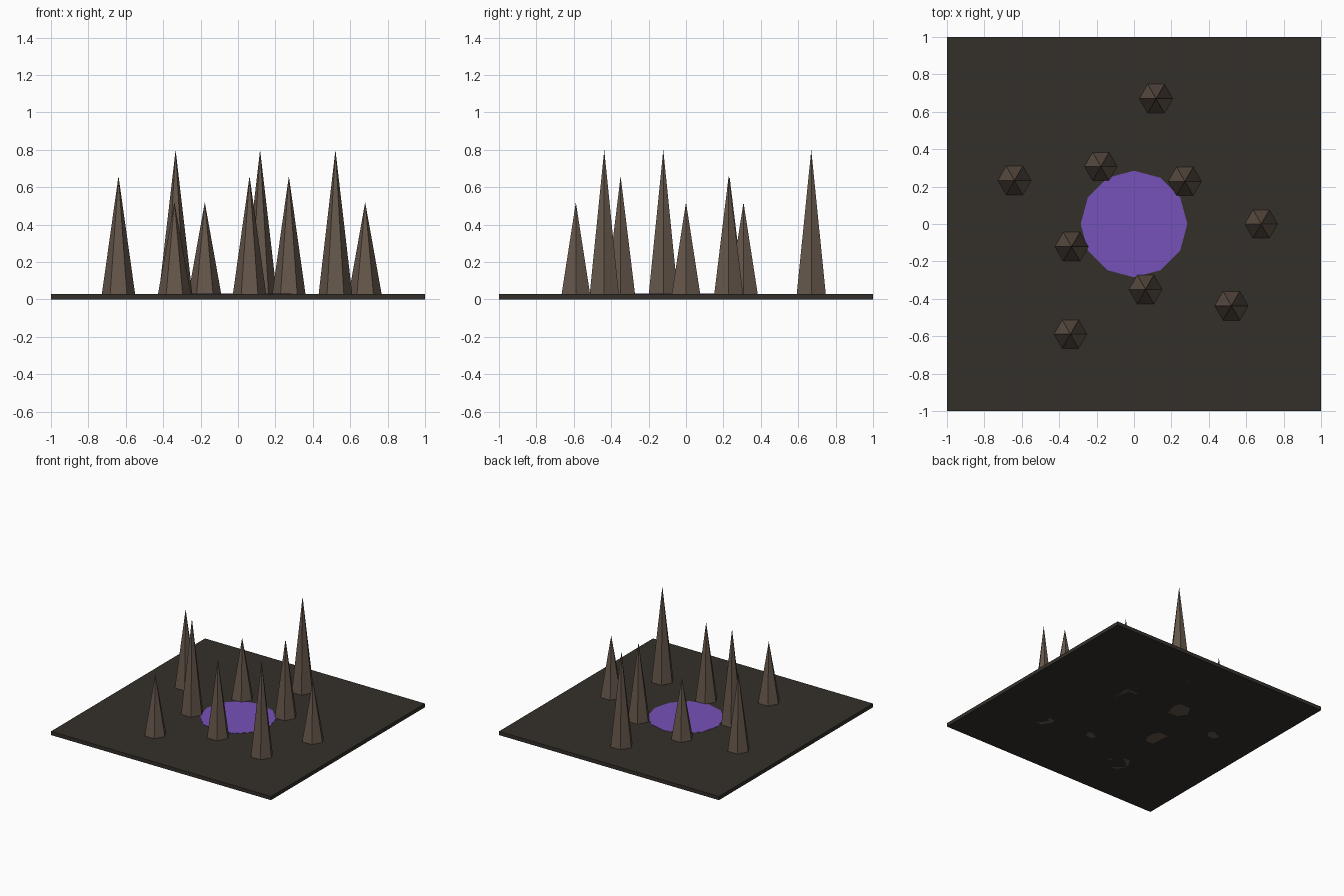
import bpy
from math import cos, sin, radians

if "Cube" in bpy.data.objects:
    bpy.data.objects.remove(bpy.data.objects["Cube"])


def material(name, rgb):
    m = bpy.data.materials.new(name)
    m.diffuse_color = (*rgb, 1)
    m.use_nodes = True
    m.node_tree.nodes["Principled BSDF"].inputs["Base Color"].default_value = m.diffuse_color
    return m


ground_mat = material("dark_earth", (0.034, 0.029, 0.023))
pool_mat = material("purple", (0.18, 0.085, 0.48))
spike_mat = material("brown_rock", (0.13, 0.095, 0.07))


def finish(name, mat):
    ob = bpy.context.object
    ob.name = name
    ob.data.materials.append(mat)
    return ob


# Thin square ground slab
bpy.ops.mesh.primitive_cube_add(size=1, location=(0, 0, 0.015))
slab = finish("ground_slab", ground_mat)
slab.scale = (2, 2, 0.03)

# Twelve-sided pool disc, nearly flush with the slab
bpy.ops.mesh.primitive_cylinder_add(vertices=12, radius=0.285, depth=0.016,
                                    location=(0, 0, 0.024))
finish("pool_disc", pool_mat)

# Nine six-sided spikes, alternating between outer and inner rings
for i in range(9):
    angle = radians(40 * i)
    ring = 0.355 if i % 2 else 0.68
    height = (0.52, 0.66, 0.80)[i % 3]
    bpy.ops.mesh.primitive_cone_add(
        vertices=6, radius1=0.093, radius2=0, depth=height,
        location=(ring * cos(angle), ring * sin(angle), height / 2),
        rotation=(0, 0, radians(30)))
    finish(f"spike_{i + 1}", spike_mat)
